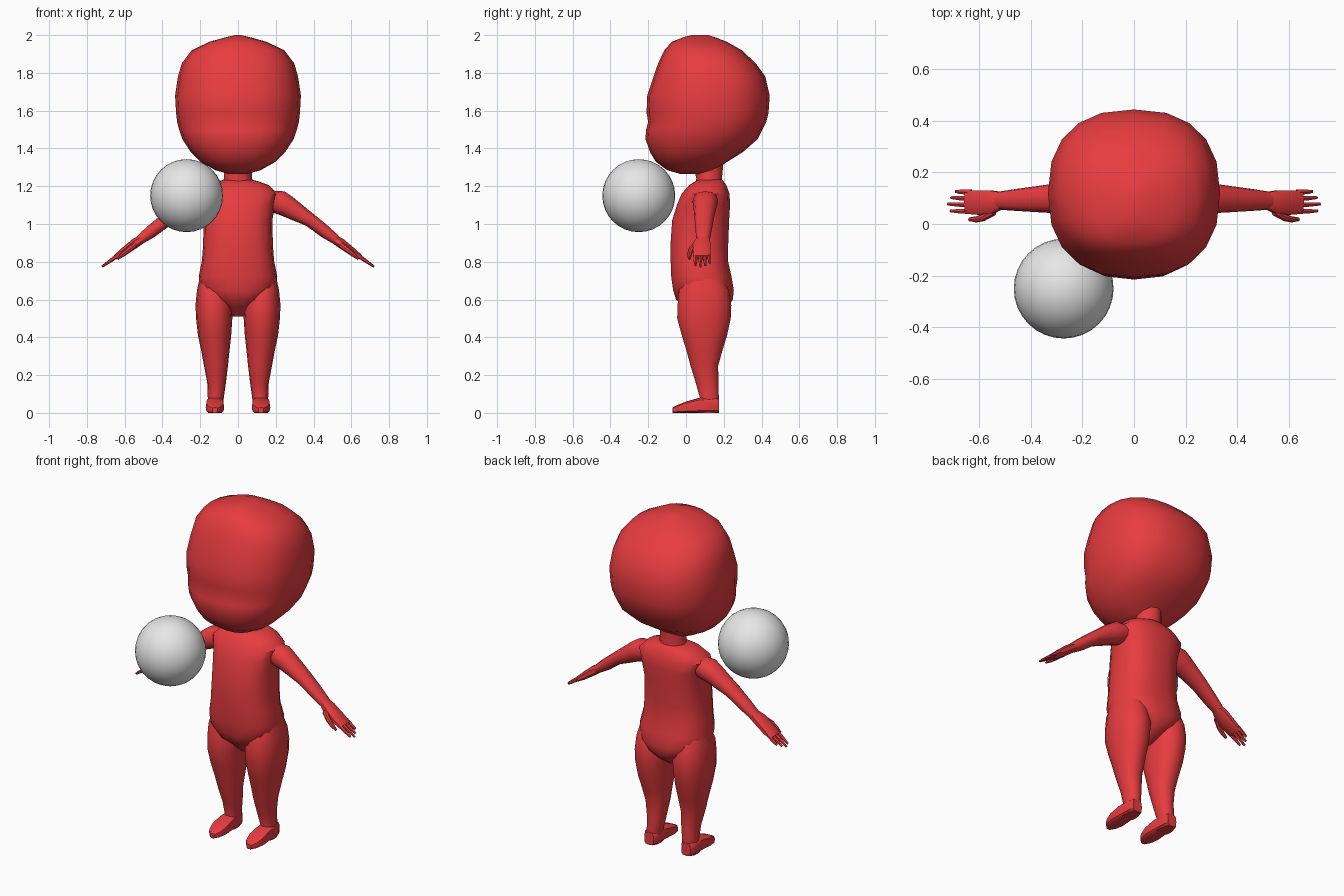
import bpy, bmesh, math
from mathutils import Vector


def material(name, rgb):
    m = bpy.data.materials.new(name)
    m.diffuse_color = (*rgb, 1)
    return m


RED = material("red", (0.8, 0.045, 0.05))
WHITE = material("white", (0.8, 0.8, 0.8))


def finish(ob, mat, angle):
    ob.data.materials.append(mat)
    bpy.ops.object.select_all(action='DESELECT')
    ob.select_set(True)
    bpy.context.view_layer.objects.active = ob
    bpy.ops.object.shade_smooth_by_angle(angle=math.radians(angle))


def loft(name, rings, sides=16, power=2.0, mirror=False, angle=40):
    """Skin rings given as (centre, half-axis u, half-axis v)."""
    bm = bmesh.new()
    loops = []
    for c, u, v in rings:
        loop = []
        for i in range(sides):
            a = 2 * math.pi * i / sides
            ca, sa = math.cos(a), math.sin(a)
            p = math.copysign(abs(ca) ** (2 / power), ca)
            q = math.copysign(abs(sa) ** (2 / power), sa)
            loop.append(bm.verts.new(Vector(c) + Vector(u) * p + Vector(v) * q))
        loops.append(loop)
    for a, b in zip(loops, loops[1:]):
        for i in range(sides):
            j = (i + 1) % sides
            bm.faces.new((a[i], a[j], b[j], b[i]))
    bm.faces.new(loops[0])
    bm.faces.new(loops[-1])
    bmesh.ops.recalc_face_normals(bm, faces=bm.faces)
    me = bpy.data.meshes.new(name)
    bm.to_mesh(me)
    bm.free()
    ob = bpy.data.objects.new(name, me)
    bpy.context.collection.objects.link(ob)
    finish(ob, RED, angle)
    if mirror:
        ob.modifiers.new("mirror", 'MIRROR')
    return ob


def level(z, x0, x1, y0, y1):
    """Horizontal ring from its x and y limits."""
    return (((x0 + x1) / 2, (y0 + y1) / 2, z),
            ((x1 - x0) / 2, 0, 0), (0, (y1 - y0) / 2, 0))


# head: z, half width, front y, back y
head = [(1.265, 0.05, -0.03, 0.11), (1.285, 0.12, -0.10, 0.15),
        (1.33, 0.20, -0.16, 0.22), (1.38, 0.25, -0.19, 0.30),
        (1.45, 0.295, -0.215, 0.38), (1.50, 0.312, -0.211, 0.405),
        (1.54, 0.322, -0.20, 0.425), (1.59, 0.328, -0.209, 0.437),
        (1.68, 0.333, -0.205, 0.443), (1.78, 0.318, -0.172, 0.42),
        (1.85, 0.298, -0.148, 0.37), (1.92, 0.245, -0.115, 0.295),
        (1.965, 0.15, -0.075, 0.215), (1.99, 0.06, -0.01, 0.15),
        (2.0, 0.015, 0.03, 0.12)]
loft("head", [level(z, -w, w, f, b) for z, w, f, b in head], 20, 2.4)

# neck
loft("neck", [level(1.18, -0.085, 0.085, 0.04, 0.20),
              level(1.24, -0.075, 0.075, 0.055, 0.19),
              level(1.34, -0.07, 0.07, 0.03, 0.20)], 12)

# torso: z, half width, front y, back y
torso = [(0.51, 0.03, 0.04, 0.15), (0.56, 0.075, -0.01, 0.22),
         (0.60, 0.14, -0.055, 0.25), (0.65, 0.20, -0.07, 0.255),
         (0.72, 0.208, -0.08, 0.243), (0.80, 0.192, -0.083, 0.225),
         (0.88, 0.185, -0.085, 0.225), (1.02, 0.182, -0.075, 0.23),
         (1.10, 0.195, -0.05, 0.235), (1.16, 0.21, -0.025, 0.232),
         (1.205, 0.165, 0.015, 0.215), (1.225, 0.11, 0.045, 0.20),
         (1.235, 0.07, 0.07, 0.19)]
loft("torso", [level(z, -w, w, f, b) for z, w, f, b in torso], 18, 2.5)

# legs: z, inner x, outer x, front y, back y
legs = [(0.0, 0.085, 0.16, 0.06, 0.175), (0.08, 0.075, 0.16, 0.072, 0.175),
        (0.16, 0.064, 0.163, 0.05, 0.173), (0.25, 0.053, 0.18, 0.022, 0.172),
        (0.33, 0.045, 0.195, 0.0, 0.195), (0.41, 0.036, 0.212, -0.025, 0.22),
        (0.50, 0.03, 0.222, -0.05, 0.24), (0.57, 0.025, 0.225, -0.048, 0.243),
        (0.65, 0.04, 0.217, -0.04, 0.23), (0.73, 0.06, 0.20, 0.0, 0.19)]
loft("legs", [level(*r) for r in legs], 14, 2.2, True)

# feet: y, top z, half width
feet = [(0.176, 0.075, 0.03), (0.155, 0.08, 0.042), (0.07, 0.08, 0.046),
        (0.0, 0.06, 0.049), (-0.045, 0.042, 0.038), (-0.072, 0.028, 0.014)]
loft("feet", [((0.122, y, t / 2), (w, 0, 0), (0, 0, t / 2)) for y, t, w in feet],
     12, 4, True, 35)


# arms and hands, sloping down and out
def limb(x, z, y, half, half_y):
    return ((x, y, z), (0.55 * half, 0, 0.83 * half), (0, half_y, 0))


loft("arms", [limb(0.15, 1.135, 0.105, 0.05, 0.06),
              limb(0.21, 1.118, 0.103, 0.066, 0.068),
              limb(0.26, 1.093, 0.101, 0.058, 0.062),
              limb(0.38, 1.022, 0.096, 0.037, 0.05),
              limb(0.46, 0.96, 0.093, 0.034, 0.042),
              limb(0.53, 0.908, 0.09, 0.024, 0.034)], 12, 2.2, True)
loft("hands", [limb(0.515, 0.917, 0.09, 0.024, 0.034),
               limb(0.545, 0.898, 0.085, 0.026, 0.045),
               limb(0.60, 0.857, 0.083, 0.022, 0.049),
               limb(0.65, 0.823, 0.085, 0.013, 0.047)], 10, 3, True)

# fingers: y, tip x
for i, (y, tip) in enumerate([(0.124, 0.69), (0.1, 0.708), (0.075, 0.72), (0.049, 0.71)]):
    end = 0.825 - 0.68 * (tip - 0.645)
    loft(f"finger_{i + 1}", [limb(0.63, 0.838, y, 0.011, 0.011),
                             limb(0.67, 0.809, y, 0.010, 0.010),
                             limb(tip, end, y + 0.002, 0.006, 0.006)], 6, 2, True)
loft("thumbs", [limb(0.54, 0.893, 0.05, 0.016, 0.018),
                limb(0.58, 0.862, 0.026, 0.015, 0.015),
                limb(0.61, 0.838, 0.018, 0.012, 0.012),
                limb(0.638, 0.815, 0.018, 0.006, 0.007)], 8, 2, True)

# floating ball
bpy.ops.mesh.primitive_uv_sphere_add(segments=32, ring_count=16, radius=0.193,
                                     location=(-0.272, -0.25, 1.15))
ball = bpy.context.object
ball.name = "ball"
finish(ball, WHITE, 40)
